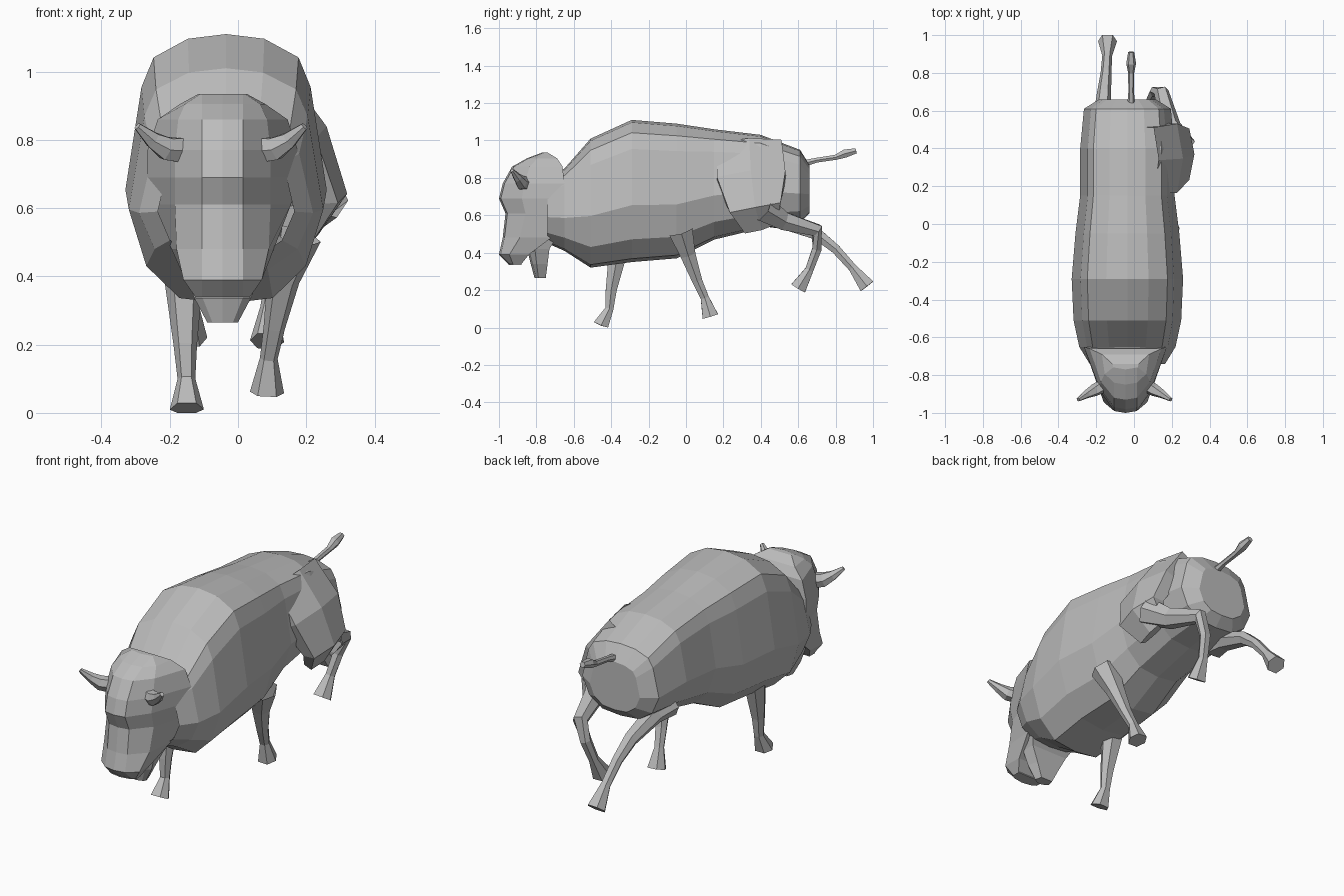
import bpy, bmesh
from mathutils import Vector

cube = bpy.data.objects.get("Cube")
if cube:
    bpy.data.objects.remove(cube, do_unlink=True)

GREY = (.5, .5, .5, 1)
grey = bpy.data.materials.new("plain grey")
grey.use_nodes = True
grey.diffuse_color = GREY
grey.node_tree.nodes["Principled BSDF"].inputs["Base Color"].default_value = GREY


def loft(name, rings):
    """Skin a list of equal-sized closed rings; only the far end is capped."""
    bm = bmesh.new()
    rows = [[bm.verts.new(point) for point in ring] for ring in rings]
    for near, far in zip(rows, rows[1:]):
        for i in range(len(near)):
            bm.faces.new((near[i - 1], near[i], far[i], far[i - 1]))
    bm.faces.new(rows[-1])
    bmesh.ops.recalc_face_normals(bm, faces=bm.faces)
    mesh = bpy.data.meshes.new(name)
    bm.to_mesh(mesh)
    bm.free()
    mesh.materials.append(grey)
    bpy.context.collection.objects.link(bpy.data.objects.new(name, mesh))


def mirrored(half, centre):
    """Close a half outline of (offset, y, z) whose first and last points lie on the axis."""
    other = [(-offset, y, z) for offset, y, z in half[-2:0:-1]]
    return [(centre + offset, y, z) for offset, y, z in half + other]


def body_section(y, top, low, width):
    """Barrel cross-section, widest a little below its middle."""
    middle = low + (top - low) * .4
    up, down = top - middle, middle - low
    return mirrored([
        (0, y, top), (width * .38, y, top - up * .03), (width * .72, y, top - up * .15),
        (width * .84, y, top - up * .34), (width, y, middle),
        (width * .82, y, middle - down * .6), (width * .48, y, low + down * .06),
        (0, y, low)], centre=-.035)


def head_section(z, front, back, cheek, nape, nose=.06):
    """Level slice of the head: flat nose, bevelled cheek, broad nape."""
    side = front + (back - front) * .35
    return mirrored([
        (0, front, z), (nose, front + .01, z), (cheek, side, z),
        (nape, back, z), (0, back, z)], centre=-.045)


def limb(name, path, radii, flatness=.85):
    """Hexagonal tube along a path, open where it joins the body and never below ground."""
    points = [Vector(p) for p in path]
    outline = [(1, 0), (.55, 1), (-.55, 1), (-1, 0), (-.55, -1), (.55, -1)]
    rings = []
    for i, (point, radius) in enumerate(zip(points, radii)):
        along = points[min(i + 1, len(points) - 1)] - points[max(i - 1, 0)]
        along.normalize()
        side = Vector((0, 1, 0)) if abs(along.x) > .6 else Vector((1, 0, 0))
        side = (side - along * side.dot(along)).normalized()
        depth = along.cross(side) * flatness
        ring = [point + (side * u + depth * v) * radius for u, v in outline]
        for corner in ring:
            corner.z = max(corner.z, 0)
        rings.append(ring)
    loft(name, rings)


def ease(start, end, t):
    return end + (start - end) * (1 - t) ** 2


def leg(name, thigh, hip_x, foot_x, side_path):
    """Leg that tapers to the ankle, then flares into a hoof; side_path holds (y, z)."""
    last = len(side_path) - 1
    path = [(ease(hip_x, foot_x, i / last), y, z) for i, (y, z) in enumerate(side_path)]
    radii = [ease(thigh, .026, i / (last - 1)) for i in range(last)]
    limb(name, path, radii + [.05])


# Body from neck to rump
loft("body", [
    body_section(y=-.74, top=.8, low=.45, width=.2),
    body_section(y=-.65, top=.85, low=.41, width=.255),
    body_section(y=-.51, top=1.01, low=.32, width=.285),
    body_section(y=-.29, top=1.11, low=.35, width=.295),
    body_section(y=-.05, top=1.09, low=.37, width=.275),
    body_section(y=.15, top=1.06, low=.47, width=.25),
    body_section(y=.4, top=1.03, low=.53, width=.25),
    body_section(y=.61, top=.95, low=.56, width=.23),
    body_section(y=.66, top=.87, low=.61, width=.15),
])

# Head: hanging skull and muzzle, built from the muzzle up to the crown
loft("head", [
    head_section(z=.34, front=-.95, back=-.88, cheek=.08, nape=.08),
    head_section(z=.39, front=-1, back=-.84, cheek=.115, nape=.11),
    head_section(z=.48, front=-.98, back=-.72, cheek=.135, nape=.15),
    head_section(z=.61, front=-.965, back=-.66, cheek=.14, nape=.2),
    head_section(z=.69, front=-1, back=-.65, cheek=.14, nape=.22),
    head_section(z=.77, front=-.98, back=-.65, cheek=.14, nape=.22),
    head_section(z=.86, front=-.93, back=-.66, cheek=.13, nape=.19),
    head_section(z=.905, front=-.85, back=-.69, cheek=.11, nape=.125),
    head_section(z=.935, front=-.77, back=-.74, cheek=.065, nape=.07),
])

# Underside of the muzzle
loft("muzzle_underside", [
    head_section(z=.345, front=-.95, back=-.88, cheek=.08, nape=.08),
    head_section(z=.335, front=-.95, back=-.88, cheek=.08, nape=.08),
])

# Open lower jaw with its beard
loft("lower_jaw", [
    head_section(z=.5, front=-.87, back=-.68, cheek=.13, nape=.15),
    head_section(z=.42, front=-.85, back=-.73, cheek=.11, nape=.11),
    head_section(z=.34, front=-.83, back=-.74, cheek=.085, nape=.07),
    head_section(z=.265, front=-.81, back=-.75, cheek=.045, nape=.035, nose=.03),
])

# Horns curving out and up
for label, s in (("left", 1), ("right", -1)):
    reach = [(.12, -.86, .77), (.16, -.88, .775), (.2, -.9, .8), (.245, -.93, .84)]
    limb(label + "_horn", [(s * out - .05, y, z) for out, y, z in reach],
         radii=[.035, .033, .023, .01], flatness=1)

# Galloping legs
leg("right_front_leg", thigh=.06, hip_x=-.16, foot_x=-.15,
    side_path=[(-.36, .42), (-.4, .2), (-.41, .1), (-.455, .01)])
leg("left_front_leg", thigh=.075, hip_x=.17, foot_x=.085,
    side_path=[(-.03, .52), (.01, .39), (.06, .25), (.1, .16), (.13, .06)])
leg("left_hind_leg", thigh=.08, hip_x=.25, foot_x=.085,
    side_path=[(.41, .64), (.52, .57), (.7, .52), (.7, .42), (.66, .31), (.6, .21)])
leg("right_hind_leg", thigh=.07, hip_x=-.19, foot_x=-.14,
    side_path=[(.42, .6), (.52, .57), (.7, .5), (.8, .42), (.89, .32), (.968, .22)])

# Left haunch, swelling out of the flank above the swung-forward thigh
limb("left_haunch", [(.07, .34, .97), (.19, .35, .8), (.26, .37, .64), (.2, .4, .54)],
     radii=[.075, .08, .06, .04], flatness=2.3)

# Tail streaming behind, with a tuft
limb("tail", [(-.015, y, z) for y, z in
              ((.64, .88), (.7, .895), (.8, .91), (.85, .93), (.91, .945))],
     radii=[.02, .015, .016, .026, .016])
